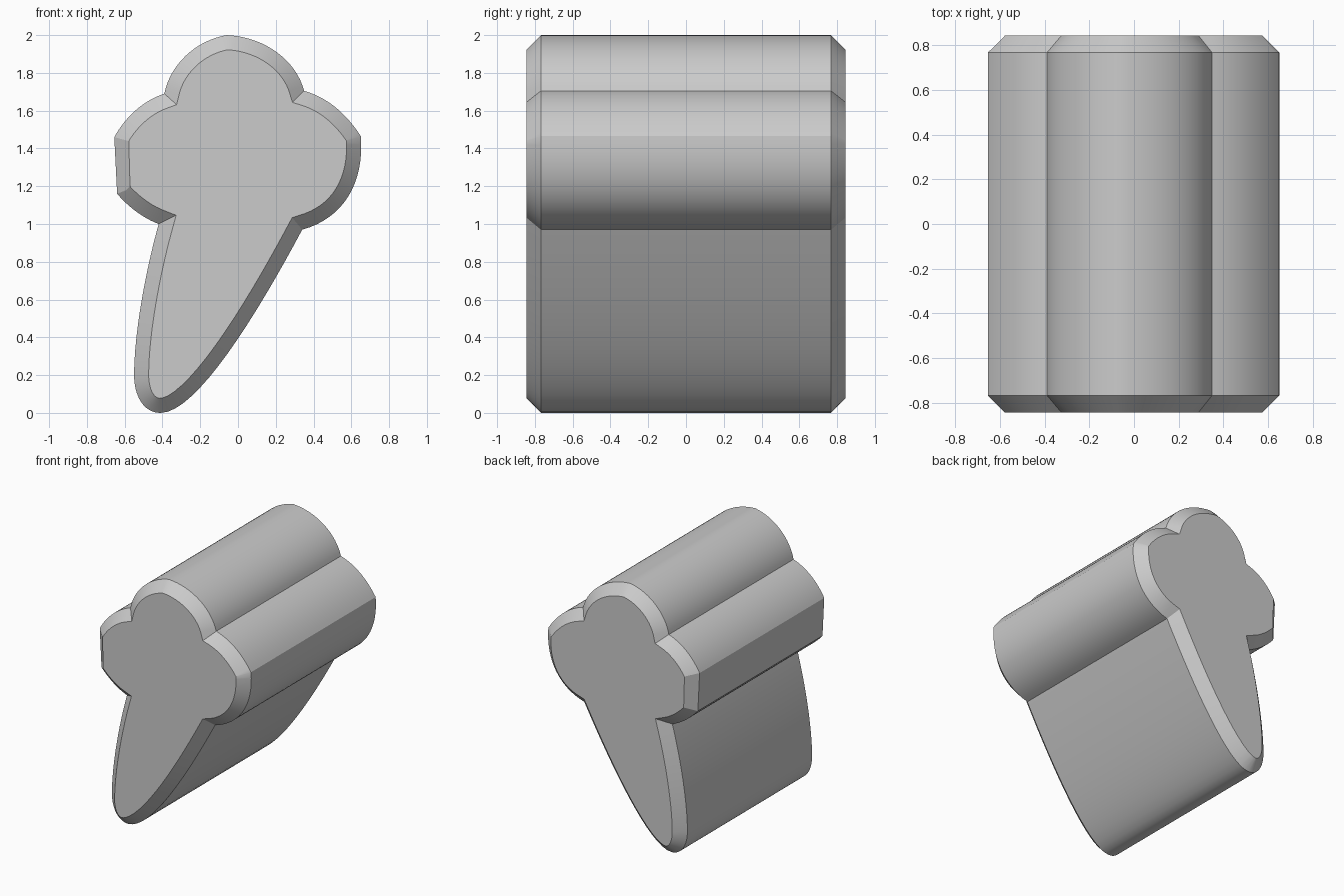
import bpy
import bmesh
from math import radians
from mathutils import Vector
from mathutils.geometry import interpolate_bezier

HALF_DEPTH = 0.845
BEVEL = 0.077
STEPS = 16

default_cube = bpy.data.objects.get("Cube")
if default_cube:
    bpy.data.objects.remove(default_cube, do_unlink=True)

# Outline as curve pieces, clockwise from the crown: start, two handles
PIECES = [
    ((-0.06, 2.0), (0.15, 1.99), (0.31, 1.86)),       # top lobe, +x half
    ((0.35, 1.705), (0.47, 1.67), (0.57, 1.59)),      # +x lobe, upper
    ((0.65, 1.465), (0.67, 1.22), (0.56, 1.03)),      # +x lobe, lower
    ((0.34, 0.97), (0.10, 0.52), (-0.22, 0.0)),       # stem, +x side
    ((-0.41, 0.0), (-0.50, 0.0), (-0.55, 0.09)),      # stem tip
    ((-0.55, 0.2), (-0.55, 0.42), (-0.49, 0.75)),     # stem, -x side
    ((-0.42, 1.0), (-0.50, 1.03), (-0.58, 1.09)),     # -x lobe, lower
    ((-0.64, 1.16), None, None),                      # flat side
    ((-0.655, 1.46), (-0.60, 1.56), (-0.51, 1.65)),   # -x lobe, upper
    ((-0.39, 1.69), (-0.36, 1.84), (-0.23, 1.97)),    # top lobe, -x half
]


def trace_outline(pieces):
    """Sample every piece into one closed loop of points."""
    points = []
    for i, (start, handle_a, handle_b) in enumerate(pieces):
        end = pieces[(i + 1) % len(pieces)][0]
        if handle_a is None:
            points.append(Vector(start))
            continue
        knots = [Vector(p).to_3d() for p in (start, handle_a, handle_b, end)]
        samples = interpolate_bezier(*knots, STEPS + 1)
        points += [p.to_2d() for p in samples[:-1]]
    return points


def inset_outline(points, distance):
    """Move a clockwise loop inwards with mitred corners."""
    result = []
    for i, point in enumerate(points):
        before = (point - points[i - 1]).normalized()
        after = (points[(i + 1) % len(points)] - point).normalized()
        normal_a = Vector((before.y, -before.x))
        normal_b = Vector((after.y, -after.x))
        miter = (normal_a + normal_b) / (1 + normal_a.dot(normal_b))
        result.append(point + miter * distance)
    return result


def make_material(name, colour):
    material = bpy.data.materials.new(name)
    material.use_nodes = True
    material.diffuse_color = colour
    material.node_tree.nodes["Principled BSDF"].inputs["Base Color"].default_value = colour
    return material


def build_prism(name, outer, inner, material):
    """Loft front cap, front bevel, body, back bevel and back cap."""
    bm = bmesh.new()
    sections = [
        (inner, -HALF_DEPTH),
        (outer, -HALF_DEPTH + BEVEL),
        (outer, HALF_DEPTH - BEVEL),
        (inner, HALF_DEPTH),
    ]
    rings = [[bm.verts.new((p.x, y, p.y)) for p in loop] for loop, y in sections]
    for ring_a, ring_b in zip(rings, rings[1:]):
        for i in range(len(ring_a)):
            bm.faces.new((ring_a[i - 1], ring_a[i], ring_b[i], ring_b[i - 1]))
    bm.faces.new(rings[0])
    bm.faces.new(rings[-1])
    bmesh.ops.recalc_face_normals(bm, faces=bm.faces)
    mesh = bpy.data.meshes.new(name)
    bm.to_mesh(mesh)
    bm.free()
    mesh.materials.append(material)
    obj = bpy.data.objects.new(name, mesh)
    bpy.context.collection.objects.link(obj)
    return obj


# Lobed body with chamfered ends
outline = trace_outline(PIECES)
grey = make_material("plain grey", (0.6, 0.6, 0.6, 1))
body = build_prism("lobed_body", outline, inset_outline(outline, BEVEL), grey)

bpy.ops.object.select_all(action="DESELECT")
body.select_set(True)
bpy.context.view_layer.objects.active = body
bpy.ops.object.shade_smooth_by_angle(angle=radians(23))
